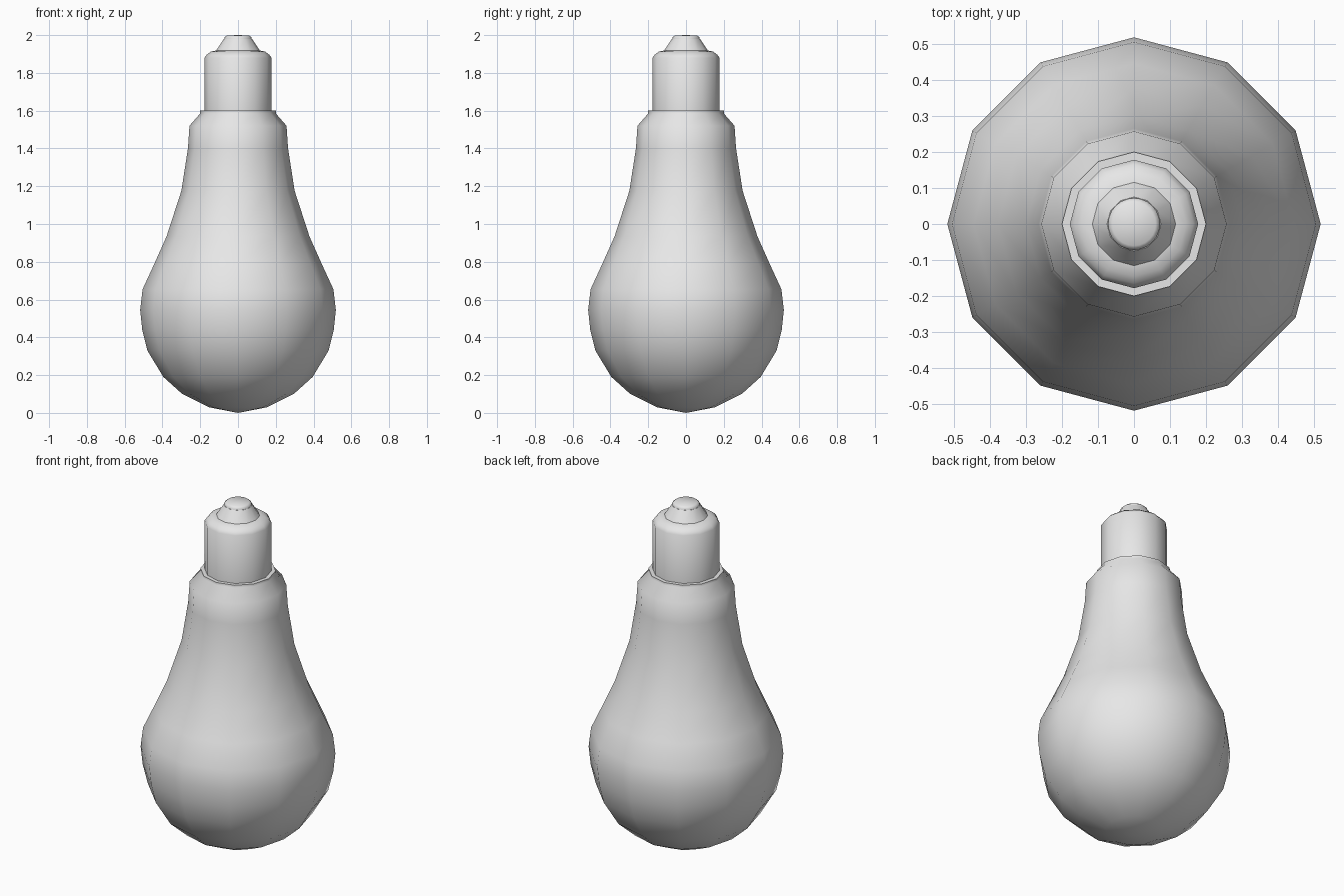
import bpy, bmesh, math

if "Cube" in bpy.data.objects:
    bpy.data.objects.remove(bpy.data.objects["Cube"])

grey = bpy.data.materials.new("light grey")
grey.diffuse_color = (0.8, 0.8, 0.8, 1)
grey.use_nodes = True
grey.node_tree.nodes["Principled BSDF"].inputs["Base Color"].default_value = grey.diffuse_color


def lathe(name, profile, sides):
    """Revolve an (radius, height) profile around z; radius 0 makes a pole."""
    bm = bmesh.new()
    rings = []
    for r, z in profile:
        if r == 0:
            rings.append([bm.verts.new((0, 0, z))] * sides)
        else:
            rings.append([bm.verts.new((r * math.cos(2 * math.pi * i / sides),
                                        r * math.sin(2 * math.pi * i / sides), z))
                          for i in range(sides)])
    for low, high in zip(rings, rings[1:]):
        for i in range(sides):
            j = (i + 1) % sides
            corners = dict.fromkeys((low[i], low[j], high[j], high[i]))
            bm.faces.new(list(corners))
    bmesh.ops.recalc_face_normals(bm, faces=bm.faces)
    mesh = bpy.data.meshes.new(name)
    bm.to_mesh(mesh)
    bm.free()
    mesh.materials.append(grey)
    obj = bpy.data.objects.new(name, mesh)
    bpy.context.collection.objects.link(obj)
    bpy.ops.object.select_all(action='DESELECT')
    obj.select_set(True)
    bpy.context.view_layer.objects.active = obj
    bpy.ops.object.shade_smooth_by_angle(angle=math.radians(50))
    return obj


# Glass envelope: round bottom, pear body, neck and shoulder
lathe("glass_bulb", [
    (0, 0), (0.155, 0.03), (0.295, 0.10), (0.395, 0.19), (0.48, 0.33),
    (0.507, 0.44), (0.518, 0.545), (0.505, 0.655), (0.445, 0.785),
    (0.378, 0.935), (0.30, 1.175), (0.265, 1.40), (0.257, 1.52),
    (0.20, 1.585), (0.20, 1.60), (0.17, 1.60), (0, 1.60)], 12)

# Cylindrical fitting with bevelled top
lathe("base_sleeve", [
    (0, 1.58), (0.178, 1.58), (0.178, 1.88), (0.165, 1.897),
    (0.145, 1.912), (0.11, 1.92), (0, 1.92)], 12)

# Tapered insulator
lathe("insulator", [(0, 1.91), (0.118, 1.915), (0.075, 1.98), (0, 1.98)], 12)

# Rounded contact button
lathe("tip_contact", [(0, 1.96), (0.072, 1.965), (0.072, 1.988),
                      (0.06, 1.998), (0, 2.0)], 24)
